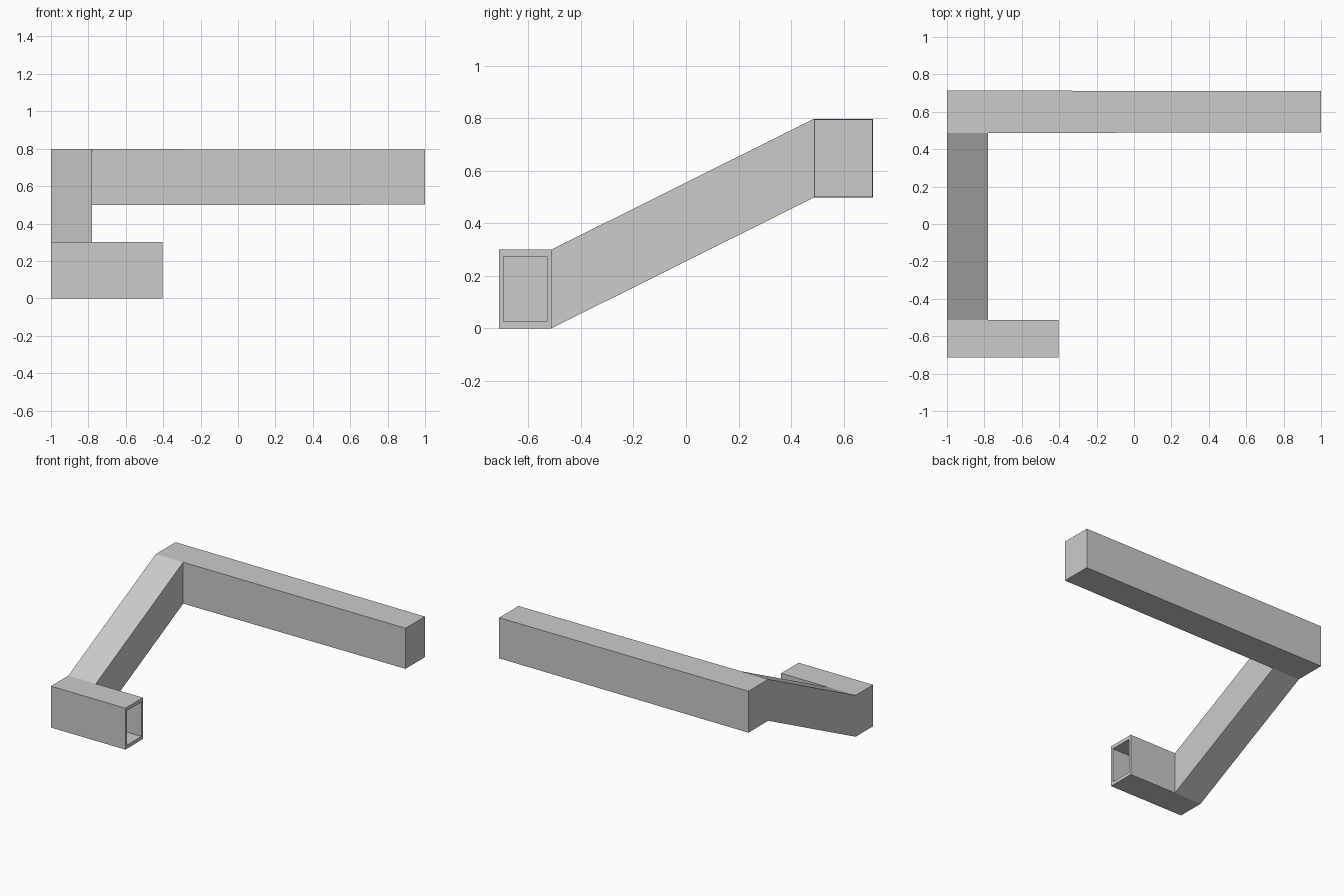
import bpy, bmesh
from mathutils import Vector

if "Cube" in bpy.data.objects:
    bpy.data.objects.remove(bpy.data.objects["Cube"])

bm = bmesh.new()


def extrude(face, offset):
    """Extrude one face by offset, drop the old cap and return the new one."""
    new = bmesh.ops.extrude_discrete_faces(bm, faces=[face])["faces"][0]
    bmesh.ops.translate(bm, verts=new.verts, vec=Vector(offset))
    return new


def scale_face(face, s):
    c = face.calc_center_median()
    for v in face.verts:
        v.co = c + (v.co - c) * s


def face_towards(faces, axis):
    return max(faces, key=lambda f: f.calc_center_median()[axis])


# lower corner block
lo, hi = Vector((-1, -0.713, 0)), Vector((-0.78, -0.513, 0.3))
bmesh.ops.create_cube(bm, size=1)
for v in bm.verts:
    v.co = Vector([lo[i] + (hi[i] - lo[i]) * (v.co[i] + 0.5) for i in range(3)])
bm.normal_update()
right = face_towards(bm.faces, 0)
back = face_towards(bm.faces, 1)

# short lower arm with a recessed open mouth
mouth = extrude(right, (0.377, 0, 0))
inner = extrude(mouth, (0, 0, 0))
scale_face(inner, 0.83)
extrude(inner, (-0.377, 0, 0))

# sloping arm, then upper corner block
slope_end = extrude(back, (0, 1.0, 0.498))
corner_end = extrude(slope_end, (0, 0.226, 0))

# long upper arm, very slightly tapered
bm.normal_update()
side = next(f for e in corner_end.edges for f in e.link_faces
            if f is not corner_end and f.calc_center_median().x > -0.79)
tip = extrude(side, (1.78, 0, 0))
scale_face(tip, 0.98)

bmesh.ops.recalc_face_normals(bm, faces=bm.faces)
mesh = bpy.data.meshes.new("bent_duct")
bm.to_mesh(mesh)
bm.free()
bpy.context.collection.objects.link(bpy.data.objects.new("bent_duct", mesh))
